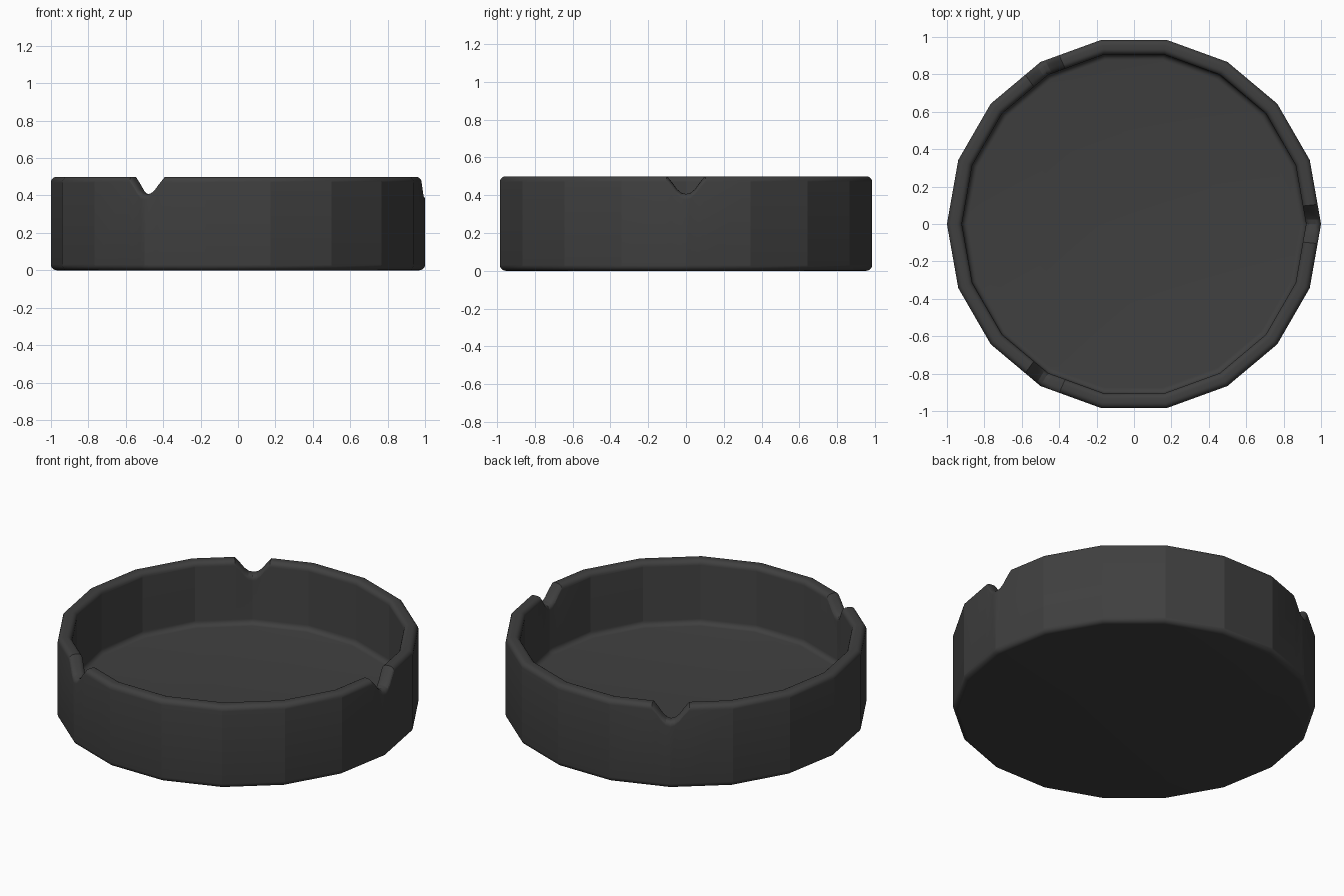
import bpy, bmesh, math

if "Cube" in bpy.data.objects:
    bpy.data.objects.remove(bpy.data.objects["Cube"])

SIDES = 18
HEIGHT, FLOOR, INNER, BEVEL = 0.5, 0.115, 0.92, 0.03
# Half of the rest notch: sideways offset, drop of the rim
HALF_NOTCH = [(0.105, 0.0), (0.075, 0.035), (0.05, 0.068), (0.025, 0.088)]
NOTCH = [(-t, d) for t, d in HALF_NOTCH] + [(0, 0.094)] + [(t, d) for t, d in reversed(HALF_NOTCH)]


def arc(cx, cz, r, start, end, steps=5):
    angles = [math.radians(start + (end - start) * i / steps) for i in range(steps + 1)]
    return [(cx + r * math.cos(a), cz + r * math.sin(a)) for a in angles]


def profile(drop):
    """Wall section from the underside edge, over the rim, to the floor edge."""
    top = HEIGHT - BEVEL - drop
    return (arc(1 - BEVEL, BEVEL, BEVEL, -90, 0)
            + arc(1 - BEVEL, top, BEVEL, 0, 90)
            + arc(INNER + BEVEL, top, BEVEL, 90, 180)
            + arc(INNER - BEVEL, FLOOR + BEVEL, BEVEL, 0, -90))


# Columns round the polygon: corners, plus extra ones across each of three notches
columns = []
for i in range(SIDES):
    a = 2 * math.pi * i / SIDES
    ca, sa = math.cos(a), math.sin(a)
    for t, drop in (NOTCH if i % 6 == 0 else [(0, 0)]):
        x = 1 - abs(t) * math.tan(math.pi / SIDES)
        columns.append((x * ca - t * sa, x * sa + t * ca, drop))

# Sweep the section through the columns, close the base and floor
bm = bmesh.new()
rings = [[bm.verts.new((x * r, y * r, z)) for r, z in profile(drop)] for x, y, drop in columns]
for a, b in zip(rings, rings[1:] + rings[:1]):
    for j in range(len(a) - 1):
        bm.faces.new((a[j], b[j], b[j + 1], a[j + 1]))
bm.faces.new([r[0] for r in reversed(rings)])
bm.faces.new([r[-1] for r in rings])
bmesh.ops.recalc_face_normals(bm, faces=bm.faces)

mesh = bpy.data.meshes.new("ashtray_bowl")
bm.to_mesh(mesh)
bm.free()
bowl = bpy.data.objects.new("ashtray_bowl", mesh)
bpy.context.collection.objects.link(bowl)

# Dark grey finish
mat = bpy.data.materials.new("dark_grey")
mat.diffuse_color = (0.05, 0.05, 0.05, 1)
mat.use_nodes = True
mat.node_tree.nodes["Principled BSDF"].inputs["Base Color"].default_value = mat.diffuse_color
mesh.materials.append(mat)

# Smooth rolled edges, flat wall panels
bpy.context.view_layer.objects.active = bowl
bowl.select_set(True)
bpy.ops.object.shade_smooth_by_angle(angle=math.radians(19))
